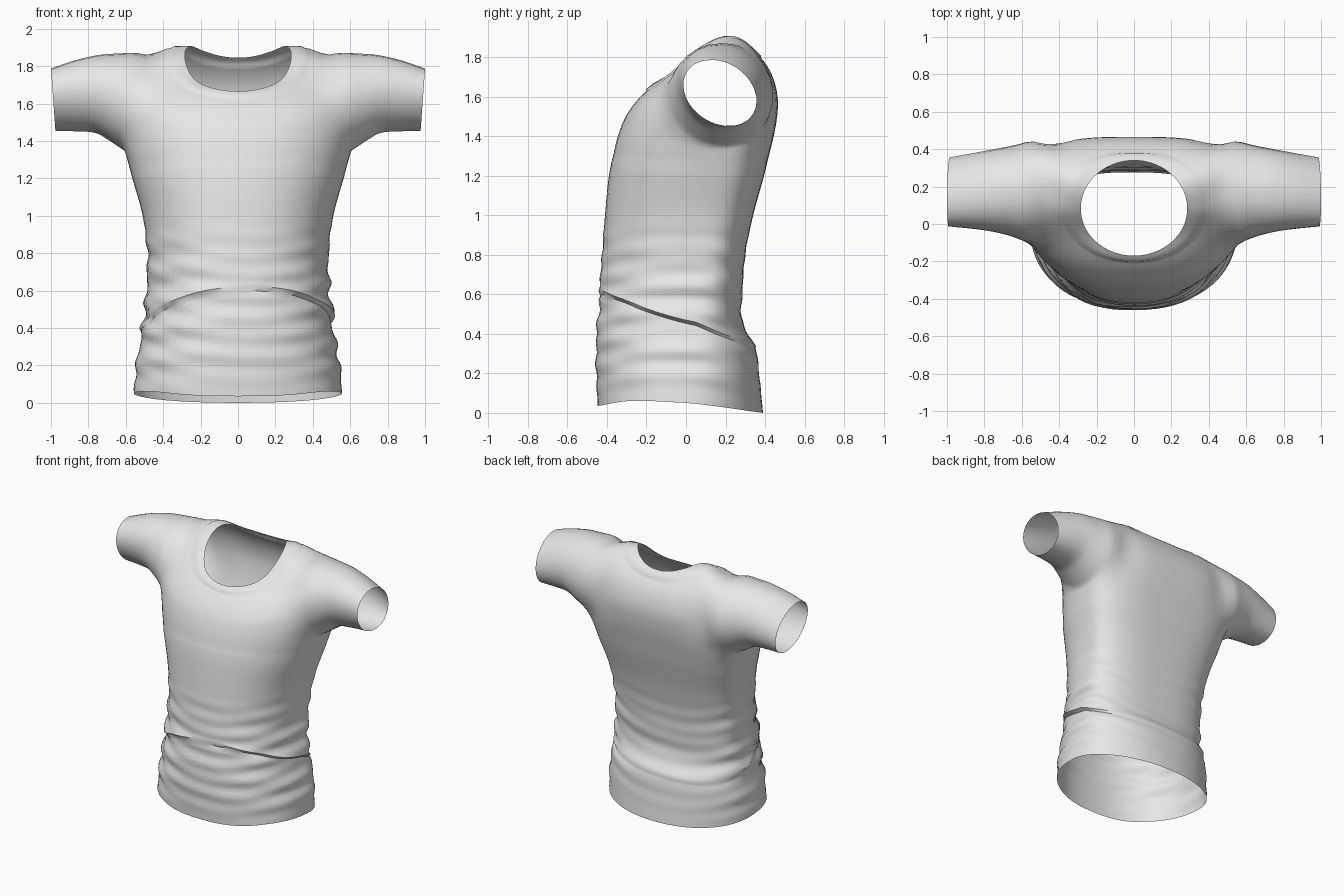
import bpy, bmesh
from math import sin, cos, pi, exp, atan2, radians
from mathutils import Vector

cube = bpy.data.objects.get("Cube")
if cube:
    bpy.data.objects.remove(cube)

COLS = 72            # columns around the body
BUST = 1.36          # height where the body turns into the shoulders
BODY_ROWS = 66
FOLD_ROW = 24        # row that follows the big overhanging fold
ARM_FRONT, ARM_BACK, ARM_ROWS = -5, 9, 7   # armhole block of columns and rows

# height: half width, front y, back y
BODY = [(0, .56, -.445, .39), (.2, .545, -.455, .37), (.32, .525, -.455, .355),
        (.46, .502, -.45, .285), (.6, .49, -.435, .285), (.8, .485, -.425, .30),
        (1, .51, -.41, .34), (1.2, .565, -.39, .395), (BUST, .615, -.358, .435)]
# heights keyed from front (-1) over side (0) to back (1)
HEM = [(-1, .035), (-.6, .06), (0, .05), (1, 0)]
SHOULDER = [(-1, 1.54), (-.42, 1.75), (0, 1.925), (.6, 1.905), (1, 1.68)]
NECK = [(-1, 1.66), (-.6, 1.72), (0, 1.85), (.45, 1.9), (.8, 1.87), (1, 1.84)]
# distance out: bottom z, top z, front y, back y
SEAM_X, CUFF_X = .568, .988
SLEEVE = [(SEAM_X, 1.345, 1.873, -.09, .447), (.66, 1.395, 1.868, -.06, .42),
          (.75, 1.44, 1.86, -.04, .40), (.87, 1.45, 1.83, -.022, .375),
          (CUFF_X, 1.452, 1.787, -.008, .352)]


def curve(table, t):
    """Smooth interpolation through the rows of a table."""
    t = min(max(t, table[0][0]), table[-1][0])
    n = len(table) - 1
    k = next(j for j in range(n) if t <= table[j + 1][0])

    def slope(j, c):
        a, b = table[max(j - 1, 0)], table[min(j + 1, n)]
        return (b[c] - a[c]) / (b[0] - a[0])

    a, b = table[k], table[k + 1]
    h = b[0] - a[0]
    u = (t - a[0]) / h
    w = u * u * (3 - 2 * u)
    return [a[c] * (1 - w) + b[c] * w
            + h * u * (1 - u) * ((1 - u) * slope(k, c) - u * slope(k + 1, c))
            for c in range(1, len(a))]


def power(v, p):
    return abs(v) ** p * (1 if v >= 0 else -1)


def ring_point(th, width, front, back, centre, square, z):
    """Point on an oval with a squarer back half."""
    s, c = sin(th), cos(th)
    p = square if s > 0 else .87
    depth = back - centre if s > 0 else centre - front
    return Vector((width * power(c, p), centre + depth * power(s, p), z))


def fold_height(th):
    return .455 - .14 * sin(th) + .03 * cos(th) - .025 * cos(2 * th)


def folds(th, z, above):
    """Cloth folds gathered around the waist."""
    env = sin(pi * min(max((z - .02) / .95, 0), 1))
    phase = z + .05 * sin(th + .6) - .02 * sin(3 * th)
    d = .009 * sin(2 * pi * phase / .16) * (.65 + .35 * sin(2 * th + 1))
    d += .005 * sin(2 * pi * (z - .06 * cos(2 * th)) / .11 + 2 * th)
    if not above:
        d *= 1 - .6 * max(sin(th), 0)      # smoother lower back
    h = z - fold_height(th)
    drape = .016 * exp(-h / .06) if above else -.012 * exp(h / .05)
    return (d + drape * (.62 + .38 * cos(th + .5))) * env


def body_point(th, row):
    """Rows bend to follow the hem at the bottom and the big fold."""
    hem, fold = curve(HEM, sin(th))[0], fold_height(th)
    above = row >= FOLD_ROW
    if above:
        z = fold + (BUST - fold) * (row - FOLD_ROW) / (BODY_ROWS - FOLD_ROW)
    else:
        z = hem + (fold - hem) * row / FOLD_ROW
    w, f, b = curve(BODY, z)
    centre = .14 * z / BUST
    p = ring_point(th, w, f, b, centre, .95 - .33 * z / BUST, z)
    k = 1 + folds(th, z, above) / .45
    return Vector((p.x * k, centre + (p.y - centre) * k, z))


def yoke_point(th, t):
    """Chest, shoulder and upper back, curving in to the neck."""
    s = sin(th)
    low = body_point(th, BODY_ROWS)
    mid = ring_point(th, .67, -.318, .53, .14, .62, curve(SHOULDER, s)[0])
    top = Vector((.285 * cos(th), .085 + .25 * s, curve(NECK, s)[0]))
    return low * (1 - t) ** 2 + mid * 2 * t * (1 - t) + top * t * t


def relax(verts, factor, times):
    for _ in range(times):
        bmesh.ops.smooth_vert(bm, verts=verts, factor=factor,
                              use_axis_x=True, use_axis_y=True, use_axis_z=True)


bm = bmesh.new()
angles = [2 * pi * i / COLS for i in range(COLS)]
rows = [[bm.verts.new(body_point(a, r)) for a in angles]
        for r in range(BODY_ROWS)]
yoke_steps = sorted([j / 12 for j in range(11)] + [.87, .89, .95, 1])
rows += [[bm.verts.new(yoke_point(a, t)) for a in angles] for t in yoke_steps]

# Columns of the two armholes, left then mirrored right
arm_cols = {side: [(i if side > 0 else COLS // 2 - i) % COLS
                   for i in range(ARM_FRONT, ARM_BACK + 1)] for side in (1, -1)}
open_cells = set()
for side, cols in arm_cols.items():
    for a, b in zip(cols, cols[1:]):
        open_cells.add(a if side > 0 else b)

# Body faces, leaving the armholes open
for r in range(len(rows) - 1):
    for i in range(COLS):
        if BODY_ROWS <= r < BODY_ROWS + ARM_ROWS and i in open_cells:
            continue
        n = (i + 1) % COLS
        bm.faces.new((rows[r][i], rows[r][n], rows[r + 1][n], rows[r + 1][i]))


def sleeve_point(side, phi, x):
    """Sleeve ring that leans forward at the top towards the cuff."""
    zb, zt, yf, yb = curve(SLEEVE, x)
    u = (x - SEAM_X) / (CUFF_X - SEAM_X)
    shift = (-.035 * sin(phi) - .025 * cos(phi)) * (1 - u) ** 2 + .012 * sin(phi) * u
    return Vector((side * (x + shift),
                   (yf + yb) / 2 + (yb - yf) / 2 * cos(phi) - .045 * u * sin(phi),
                   (zb + zt) / 2 + (zt - zb) / 2 * sin(phi)))


# Round the armholes and find their edge loops
loops = {}
low, high = BODY_ROWS, BODY_ROWS + ARM_ROWS
for side, cols in arm_cols.items():
    loop = [rows[low][c] for c in cols]
    loop += [rows[r][cols[-1]] for r in range(low + 1, high)]
    loop += [rows[high][c] for c in reversed(cols)]
    loop += [rows[r][cols[0]] for r in range(high - 1, low, -1)]
    phis = [atan2(v.co.z - 1.61, v.co.y - .17) for v in loop]
    for v, phi in zip(loop, phis):
        v.co = sleeve_point(side, phi, SEAM_X)
    loops[side] = (loop, phis)

# Relax the cloth around the armholes and across the chest
seam = {v for loop, _ in loops.values() for v in loop}
cloth_verts = [v for row in rows[low - 6:-5] for v in row
               if v.link_faces and v not in seam]
relax([v for v in cloth_verts if abs(v.co.x) > .33], .5, 5)
chest = {v for row in rows[low - 4:low + 4] for v in row}
relax([v for v in cloth_verts if v in chest], .5, 4)

# Raised neck band
bm.normal_update()
band = [(v, v.normal.copy()) for row in rows[-3:] for v in row]
for v, normal in band:
    v.co += normal * .007

# Sleeves grown out of the armholes
STEPS = 14
for side, (loop, phis) in loops.items():
    ring = loop
    for k in range(1, STEPS + 1):
        x = SEAM_X + (CUFF_X - SEAM_X) * k / STEPS
        nxt = [bm.verts.new(sleeve_point(side, p, x)) for p in phis]
        for j in range(len(loop)):
            m = (j + 1) % len(loop)
            quad = [ring[j], ring[m], nxt[m], nxt[j]]
            bm.faces.new(quad if side > 0 else quad[::-1])
        ring = nxt
relax(list(seam), .4, 1)
bmesh.ops.delete(bm, geom=[v for v in bm.verts if not v.link_faces], context='VERTS')

mesh = bpy.data.meshes.new("shirt")
bm.to_mesh(mesh)
bm.free()
shirt = bpy.data.objects.new("shirt", mesh)
bpy.context.collection.objects.link(shirt)

# Plain cloth colour
cloth = bpy.data.materials.new("light grey cloth")
cloth.use_nodes = True
grey = (.8, .8, .8, 1)
cloth.diffuse_color = grey
cloth.node_tree.nodes["Principled BSDF"].inputs["Base Color"].default_value = grey
mesh.materials.append(cloth)

bpy.ops.object.select_all(action='DESELECT')
shirt.select_set(True)
bpy.context.view_layer.objects.active = shirt
bpy.ops.object.shade_smooth_by_angle(angle=radians(45))
